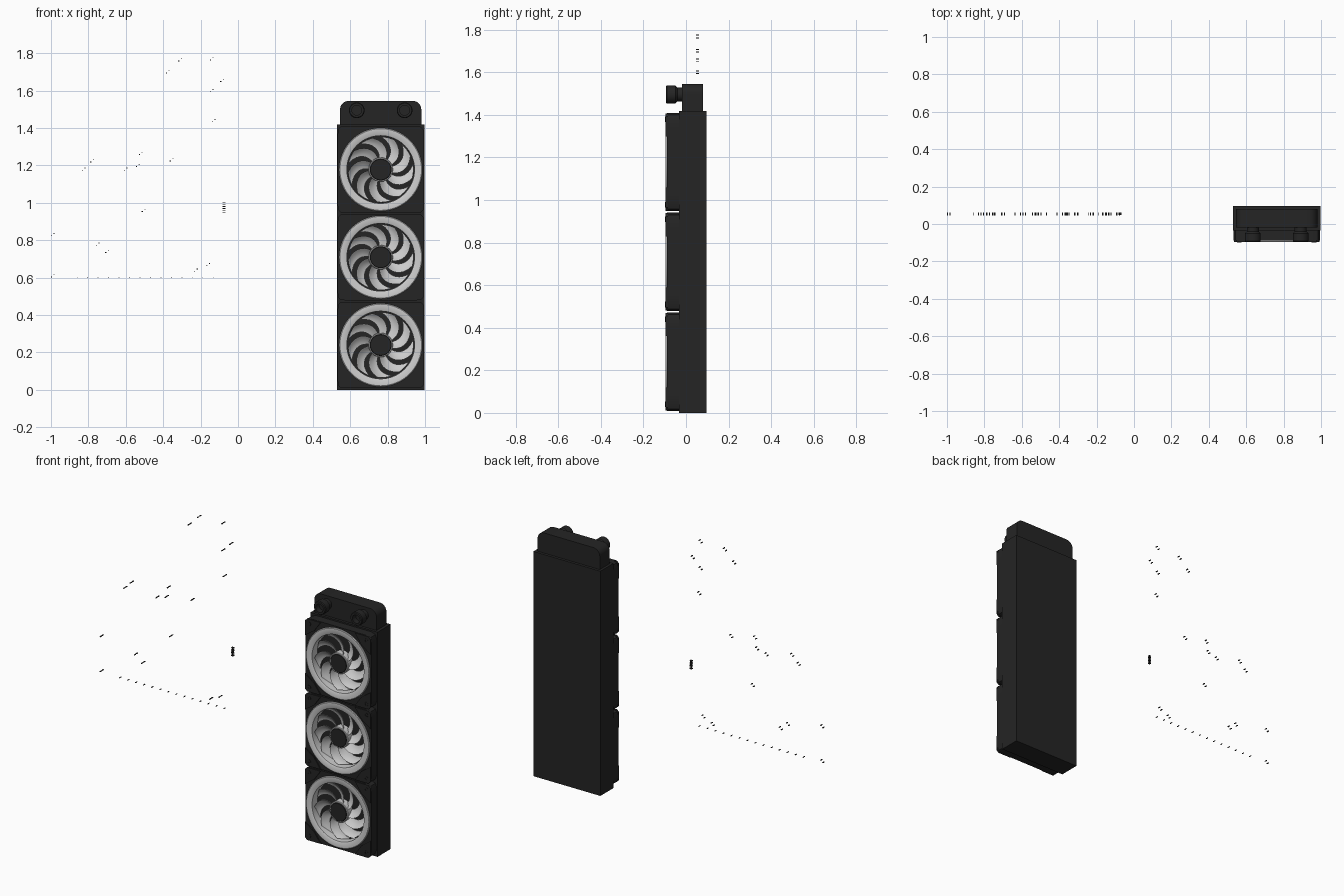
import bpy, bmesh
from math import sin, cos, pi, radians

if "Cube" in bpy.data.objects:
    bpy.data.objects.remove(bpy.data.objects["Cube"])

CX = 0.763


def material(name, v):
    m = bpy.data.materials.new(name)
    m.diffuse_color = (v, v, v, 1)
    m.use_nodes = True
    m.node_tree.nodes["Principled BSDF"].inputs["Base Color"].default_value = m.diffuse_color
    return m


BLACK = material("black_plastic", 0.018)
LIGHT = material("frosted_plastic", 0.6)


def finish(name, bm, mat=None, smooth=False):
    bmesh.ops.recalc_face_normals(bm, faces=bm.faces)
    me = bpy.data.meshes.new(name)
    bm.to_mesh(me)
    bm.free()
    ob = bpy.data.objects.new(name, me)
    bpy.context.collection.objects.link(ob)
    if mat:
        me.materials.append(mat)
    if smooth:
        bpy.ops.object.select_all(action='DESELECT')
        ob.select_set(True)
        bpy.context.view_layer.objects.active = ob
        bpy.ops.object.shade_smooth_by_angle(angle=radians(35))
    return ob


def prism(bm, pts, y0, y1):
    """Extrude an x,z outline along y."""
    a = [bm.verts.new((x, y0, z)) for x, z in pts]
    b = [bm.verts.new((x, y1, z)) for x, z in pts]
    bm.faces.new(a)
    bm.faces.new(b[::-1])
    for i in range(len(a)):
        j = (i + 1) % len(a)
        bm.faces.new((a[i], a[j], b[j], b[i]))


def rect(x0, x1, z0, z1):
    return [(x0, z0), (x1, z0), (x1, z1), (x0, z1)]


def lathe(bm, cx, cz, profile, n=64, closed=True, radius=None):
    """Revolve (r, y) about a y axis; radius(r, angle) may reshape a loop."""
    loops = []
    for r, y in profile:
        loop = []
        for k in range(n):
            a = 2 * pi * k / n
            rr = radius(r, a) if radius else r
            loop.append(bm.verts.new((cx + rr * cos(a), y, cz + rr * sin(a))))
        loops.append(loop)
    for i in range(len(loops) if closed else len(loops) - 1):
        p, q = loops[i], loops[(i + 1) % len(loops)]
        for k in range(n):
            j = (k + 1) % n
            bm.faces.new((p[k], p[j], q[j], q[k]))
    if not closed:
        bm.faces.new(loops[0])
        bm.faces.new(loops[-1][::-1])


# radiator core and end tank with rounded top corners
bm = bmesh.new()
prism(bm, rect(0.53, 0.998, 0, 1.418), -0.034, 0.097)
finish("radiator_body", bm, BLACK)
bm = bmesh.new()
x0, x1, top, r = 0.546, 0.98, 1.545, 0.045
arc = [i * pi / 16 for i in range(9)]
pts = [(x0, 1.41), (x1, 1.41)]
pts += [(x1 - r + r * cos(a), top - r + r * sin(a)) for a in arc]
pts += [(x0 + r - r * sin(a), top - r + r * cos(a)) for a in arc]
prism(bm, pts, -0.018, 0.08)
finish("end_tank", bm, BLACK, True)

# hose fittings
for s in (-1, 1):
    bm = bmesh.new()
    lathe(bm, CX + s * 0.128, 1.495,
          [(0.032, -0.01), (0.032, -0.04), (0.036, -0.044), (0.042, -0.05),
           (0.042, -0.09), (0.038, -0.095), (0.026, -0.095), (0.026, -0.06)],
          32, closed=False)
    finish("hose_fitting", bm, BLACK, True)

# fans
HALF = 0.231


def square(r, a):
    if r < HALF:
        return r
    return min(r / max(abs(cos(a)), abs(sin(a))), 0.313)


def blade(bm, cx, cz, a0):
    """Swept and pitched blade with a little thickness."""
    nr, nw = 8, 4
    grids = []
    for off in (0, 0.004):
        g = []
        for i in range(nr + 1):
            t = i / nr
            r = 0.055 + 0.12 * t
            mid = a0 + 0.65 * t * t
            width = (0.027 + 0.034 * t) / r
            row = []
            for k in range(nw + 1):
                u = k / nw - 0.5
                a = mid + u * width * 1.25
                y = -0.065 + u * 0.036 * (1 - 0.3 * t) + 0.005 * (1 - 4 * u * u) + off
                row.append(bm.verts.new((cx + r * cos(a), y, cz + r * sin(a))))
            g.append(row)
        for i in range(nr):
            for k in range(nw):
                bm.faces.new((g[i][k], g[i][k + 1], g[i + 1][k + 1], g[i + 1][k]))
        grids.append(g)
    rims = [g[0] + [row[-1] for row in g[1:]] + g[-1][-2::-1]
            + [row[0] for row in g[-2:0:-1]] for g in grids]
    n = len(rims[0])
    for k in range(n):
        j = (k + 1) % n
        bm.faces.new((rims[0][k], rims[0][j], rims[1][j], rims[1][k]))


for cz in (0.24, 0.709, 1.178):
    bm = bmesh.new()
    lathe(bm, CX, cz, [(HALF, -0.034), (HALF, -0.089), (0.2, -0.089), (0.2, -0.034)],
          radius=square)
    finish("fan_frame", bm, BLACK, True)

    # raised corner pads and screws
    bm = bmesh.new()
    h = 0.229
    for sx in (-1, 1):
        for sz in (-1, 1):
            shape = [(h, 0.12), (h, h - 0.015), (h - 0.015, h), (0.12, h), (0.165, 0.165)]
            prism(bm, [(CX + sx * x, cz + sz * z) for x, z in shape], -0.096, -0.085)
            lathe(bm, CX + sx * 0.2, cz + sz * 0.2,
                  [(0.013, -0.096), (0.013, -0.098), (0.007, -0.098), (0.007, -0.095)],
                  16, closed=False)
    finish("fan_corner_pads", bm, BLACK)

    # light ring
    bm = bmesh.new()
    lathe(bm, CX, cz, [(0.222, -0.086), (0.222, -0.094), (0.218, -0.097),
                       (0.187, -0.097), (0.181, -0.093), (0.18, -0.04), (0.19, -0.04)], 64)
    finish("fan_light_ring", bm, LIGHT, True)

    # rotor
    bm = bmesh.new()
    for k in range(9):
        blade(bm, CX, cz, 2 * pi * k / 9)
    finish("fan_blades", bm, LIGHT, True)
    bm = bmesh.new()
    lathe(bm, CX, cz, [(0.065, -0.038), (0.065, -0.084), (0.062, -0.087),
                       (0.058, -0.087), (0.058, -0.038)], 48)
    finish("fan_hub_rim", bm, LIGHT, True)
    bm = bmesh.new()
    lathe(bm, CX, cz, [(0.059, -0.034), (0.059, -0.086), (0.055, -0.09)], 48, closed=False)
    finish("fan_hub_cap", bm, BLACK, True)

# tiny loose surface components beside the radiator
spots = [(-0.375, 1.7), (-0.31, 1.765), (-0.14, 1.77), (-0.14, 1.6), (-0.13, 1.44),
         (-0.085, 1.655), (-0.78, 1.225), (-0.825, 1.18), (-0.52, 1.265),
         (-0.535, 1.2), (-0.6, 1.18), (-0.355, 1.23), (-0.505, 0.96), (-0.75, 0.78),
         (-0.7, 0.74), (-0.16, 0.67), (-0.225, 0.64), (-0.99, 0.83), (-0.99, 0.61)]
bm = bmesh.new()
for x, z in spots:
    for dx, dz in ((-0.007, -0.006), (0.007, 0.006)):
        prism(bm, rect(x + dx - 0.003, x + dx + 0.003, z + dz - 0.002, z + dz + 0.002),
              0.046, 0.062)
for i in range(6):
    prism(bm, rect(-0.082, -0.068, 0.948 + i * 0.01, 0.952 + i * 0.01), 0.048, 0.062)
for i in range(14):
    x = -0.86 + i * 0.056
    prism(bm, rect(x - 0.002, x + 0.002, 0.6, 0.604), 0.046, 0.062)
finish("board_components", bm, BLACK)
